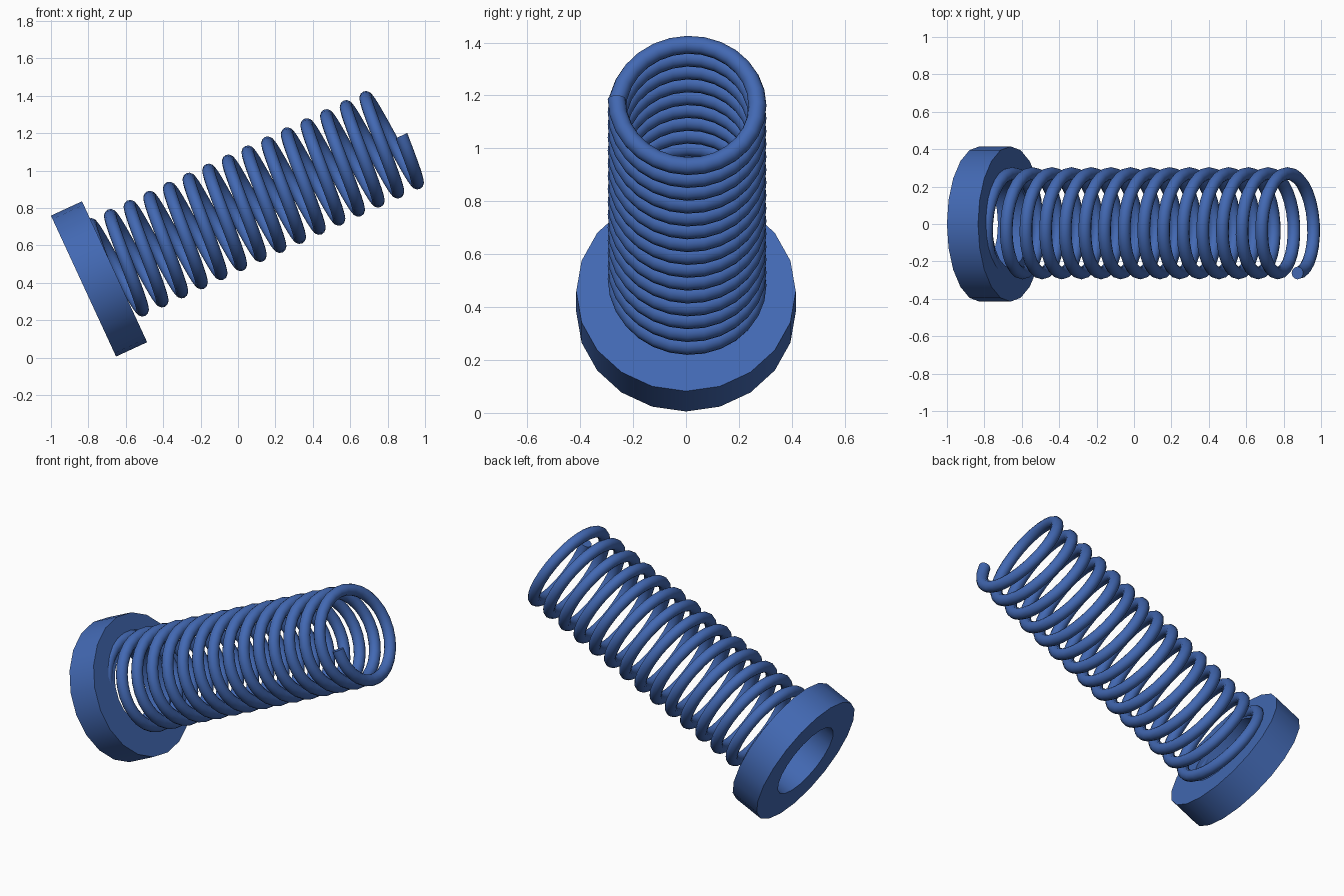
import bpy, bmesh, math
from mathutils import Matrix

if "Cube" in bpy.data.objects:
    bpy.data.objects.remove(bpy.data.objects["Cube"])

TILT = math.radians(65.2)          # lean of the spring axis from vertical
BASE = (-0.826, 0.0, 0.382)        # centre of the collar's outer face
PLACE = Matrix.Translation(BASE) @ Matrix.Rotation(TILT, 4, 'Y')

blue = bpy.data.materials.new("steel_blue")
blue.diffuse_color = (0.055, 0.14, 0.45, 1)
blue.use_nodes = True
blue.node_tree.nodes["Principled BSDF"].inputs["Base Color"].default_value = blue.diffuse_color


def ring_mesh(name, rings, closed):
    """Skin equal rings of points; closed loops the last ring to the first, else caps the ends."""
    bm = bmesh.new()
    loops = [[bm.verts.new(p) for p in ring] for ring in rings]
    n = len(loops[0])
    for i in range(len(loops) if closed else len(loops) - 1):
        a, b = loops[i], loops[(i + 1) % len(loops)]
        for j in range(n):
            k = (j + 1) % n
            bm.faces.new((a[j], a[k], b[k], b[j]))
    if not closed:
        bm.faces.new(loops[0])
        bm.faces.new(loops[-1])
    bmesh.ops.recalc_face_normals(bm, faces=bm.faces)
    mesh = bpy.data.meshes.new(name)
    bm.to_mesh(mesh)
    bm.free()
    mesh.materials.append(blue)
    ob = bpy.data.objects.new(name, mesh)
    bpy.context.collection.objects.link(ob)
    ob.matrix_world = PLACE
    bpy.ops.object.select_all(action='DESELECT')
    ob.select_set(True)
    bpy.context.view_layer.objects.active = ob
    bpy.ops.object.shade_smooth_by_angle(angle=math.radians(35))
    return ob


# Collar: thick washer with a round hole
SIDES, THICK, OUTER, INNER = 20, 0.183, 0.415, 0.235
section = [(OUTER, 0), (OUTER, THICK), (INNER, THICK), (INNER, 0)]
ring_mesh("collar", [[(r * math.cos(t), r * math.sin(t), z) for r, z in section]
                     for t in (2 * math.pi * i / SIDES for i in range(SIDES))], True)

# Coil: round wire swept along a helix, first turn sunk into the collar
TURNS, STEPS, WIRE_SIDES = 15, 28, 12
RADIUS, WIRE, START, PITCH = 0.266, 0.034, 0.145, 0.1157
wire = []
for i in range(TURNS * STEPS + 1):
    turn = i / STEPS
    phi = -math.pi / 2 - 2 * math.pi * turn
    z = START + PITCH * turn
    loop = []
    for j in range(WIRE_SIDES):
        a = 2 * math.pi * j / WIRE_SIDES
        r = RADIUS + WIRE * math.cos(a)
        loop.append((r * math.cos(phi) - 0.017, r * math.sin(phi) + 0.004,
                     z + WIRE * math.sin(a)))
    wire.append(loop)
ring_mesh("coil_spring", wire, False)
